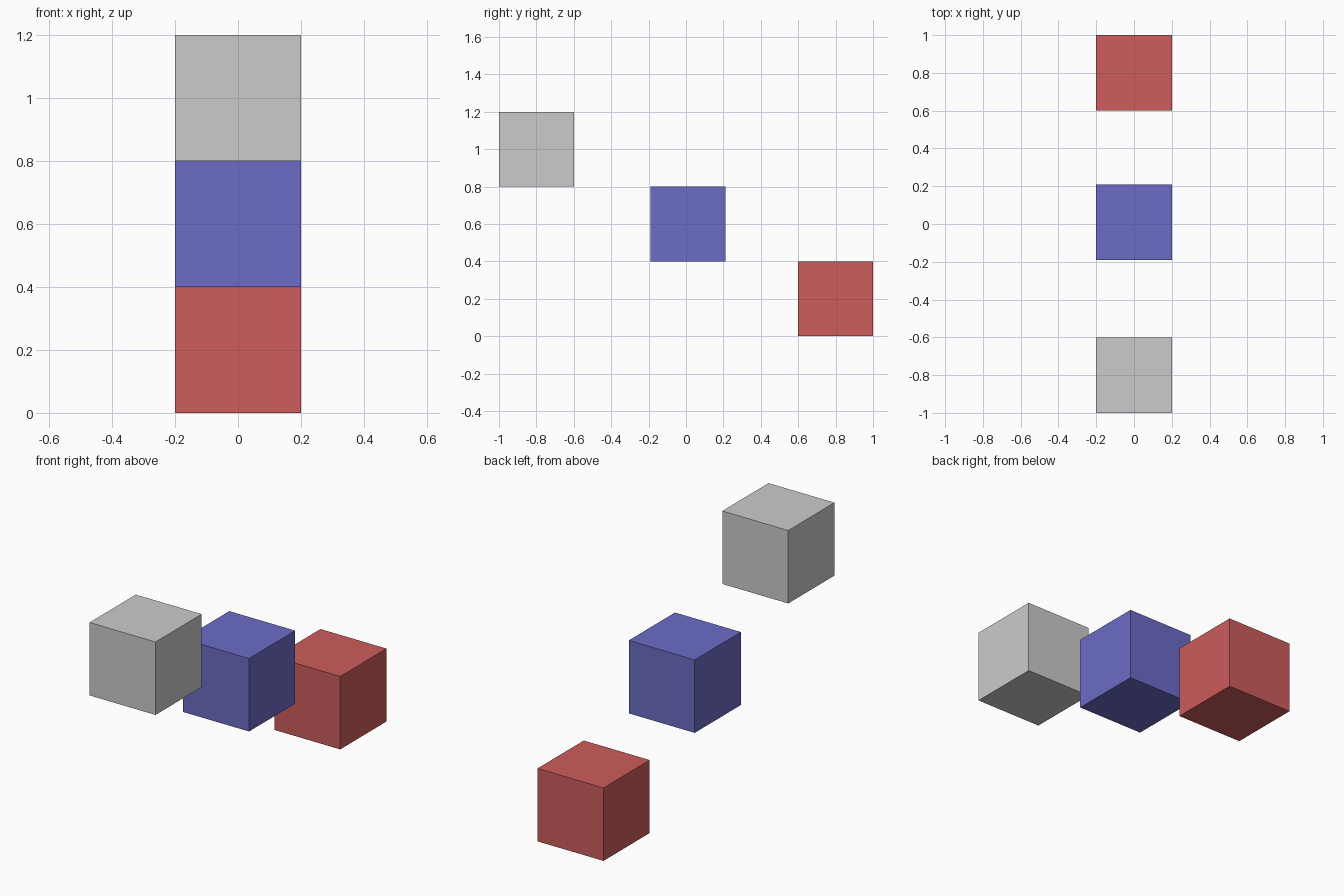
import bpy

if "Cube" in bpy.data.objects:
    bpy.data.objects.remove(bpy.data.objects["Cube"])

SIZE = 0.4


def block(name, y, z, color=None):
    bpy.ops.mesh.primitive_cube_add(size=SIZE, location=(0, y, z))
    obj = bpy.context.object
    obj.name = name
    if color:
        mat = bpy.data.materials.new(name + "_paint")
        mat.diffuse_color = (*color, 1)
        mat.use_nodes = True
        mat.node_tree.nodes["Principled BSDF"].inputs["Base Color"].default_value = mat.diffuse_color
        obj.data.materials.append(mat)
    return obj


# Three cubes descending like steps from front to back
block("upper_block", -0.8, 1.0)
block("middle_block", 0.01, 0.6, (0.15, 0.15, 0.57))
block("lower_block", 0.8, 0.2, (0.61, 0.107, 0.107))
